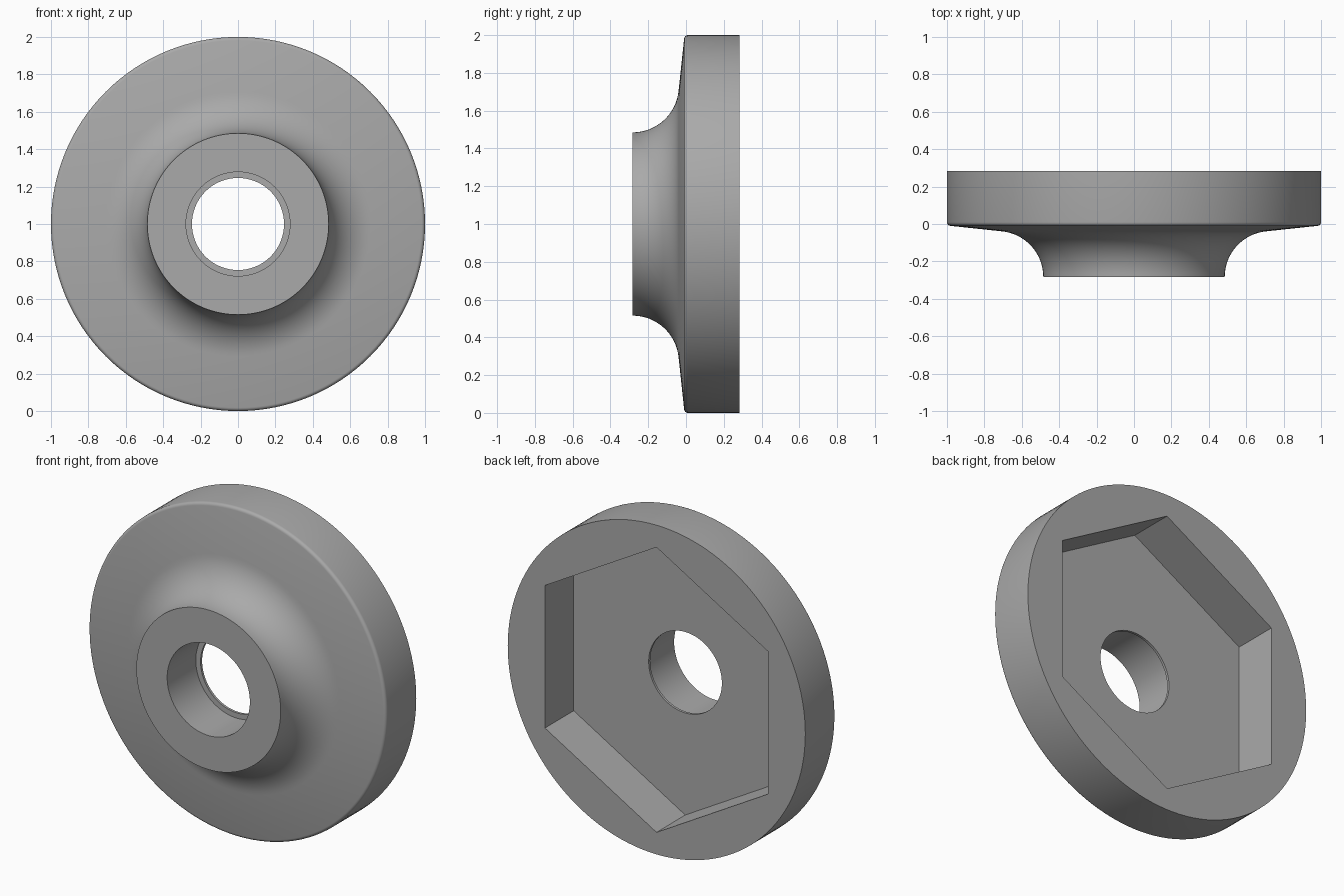
import bpy
import bmesh
from math import cos, sin, pi, radians
from mathutils import Matrix, Vector

SEGMENTS = 128
CENTRE = Vector((0, 0, 1))
FRONT, BACK = -0.283, 0.283
POCKET_FLOOR = 0.007

default = bpy.data.objects.get("Cube")
if default:
    bpy.data.objects.remove(default)

grey = bpy.data.materials.new("plain grey")
grey.use_nodes = True
colour = (0.4, 0.4, 0.4, 1)
grey.diffuse_color = colour
grey.node_tree.nodes["Principled BSDF"].inputs["Base Color"].default_value = colour


def make_object(name, bm):
    bmesh.ops.recalc_face_normals(bm, faces=bm.faces)
    mesh = bpy.data.meshes.new(name)
    bm.to_mesh(mesh)
    bm.free()
    mesh.materials.append(grey)
    obj = bpy.data.objects.new(name, mesh)
    bpy.context.collection.objects.link(obj)
    return obj


def arc(r, y, radius, start, end, steps):
    """Points (radius from axis, y) along an arc, angles in degrees."""
    angles = [radians(start + (end - start) * i / steps) for i in range(steps + 1)]
    return [(r + radius * cos(a), y + radius * sin(a)) for a in angles]


def revolve(name, profile):
    """Spin a closed (r, y) profile around the y axis."""
    bm = bmesh.new()
    verts = [bm.verts.new((r, y, CENTRE.z)) for r, y in profile]
    edges = [bm.edges.new((v, verts[i - 1])) for i, v in enumerate(verts)]
    bmesh.ops.spin(bm, geom=verts + edges, cent=CENTRE, axis=(0, 1, 0),
                   angle=2 * pi, steps=SEGMENTS)
    bmesh.ops.remove_doubles(bm, verts=bm.verts, dist=0.0001)
    return make_object(name, bm)


# Flanged disc: stepped bore, hub, concave fillet, shallow cone, rounded rim
step = POCKET_FLOOR - 0.015
fillet = 0.245
profile = [(0.246, BACK), (0.246, step), (0.278, step), (0.278, FRONT)]
profile += arc(0.485 + fillet, FRONT, fillet, 180, 95, 16)
profile += arc(0.98, 0.01, 0.02, -85, 0, 5)
profile += [(1.0, BACK)]
disc = revolve("flanged_disc", profile)

# Hexagonal pocket in the back, with points up and down
depth = 0.5
bm = bmesh.new()
place = (Matrix.Translation((0, POCKET_FLOOR + depth / 2, CENTRE.z))
         @ Matrix.Rotation(radians(90), 4, 'X'))
bmesh.ops.create_cone(bm, cap_ends=True, segments=6, radius1=0.866,
                      radius2=0.866, depth=depth, matrix=place)
pocket = make_object("hex_pocket_cutter", bm)
pocket.hide_render = True

cut = disc.modifiers.new("hex pocket", 'BOOLEAN')
cut.operation = 'DIFFERENCE'
cut.solver = 'EXACT'
cut.object = pocket

bpy.ops.object.select_all(action='DESELECT')
disc.select_set(True)
bpy.context.view_layer.objects.active = disc
bpy.ops.object.modifier_apply(modifier=cut.name)
bpy.data.objects.remove(pocket)
bpy.ops.object.shade_smooth_by_angle(angle=radians(30))
